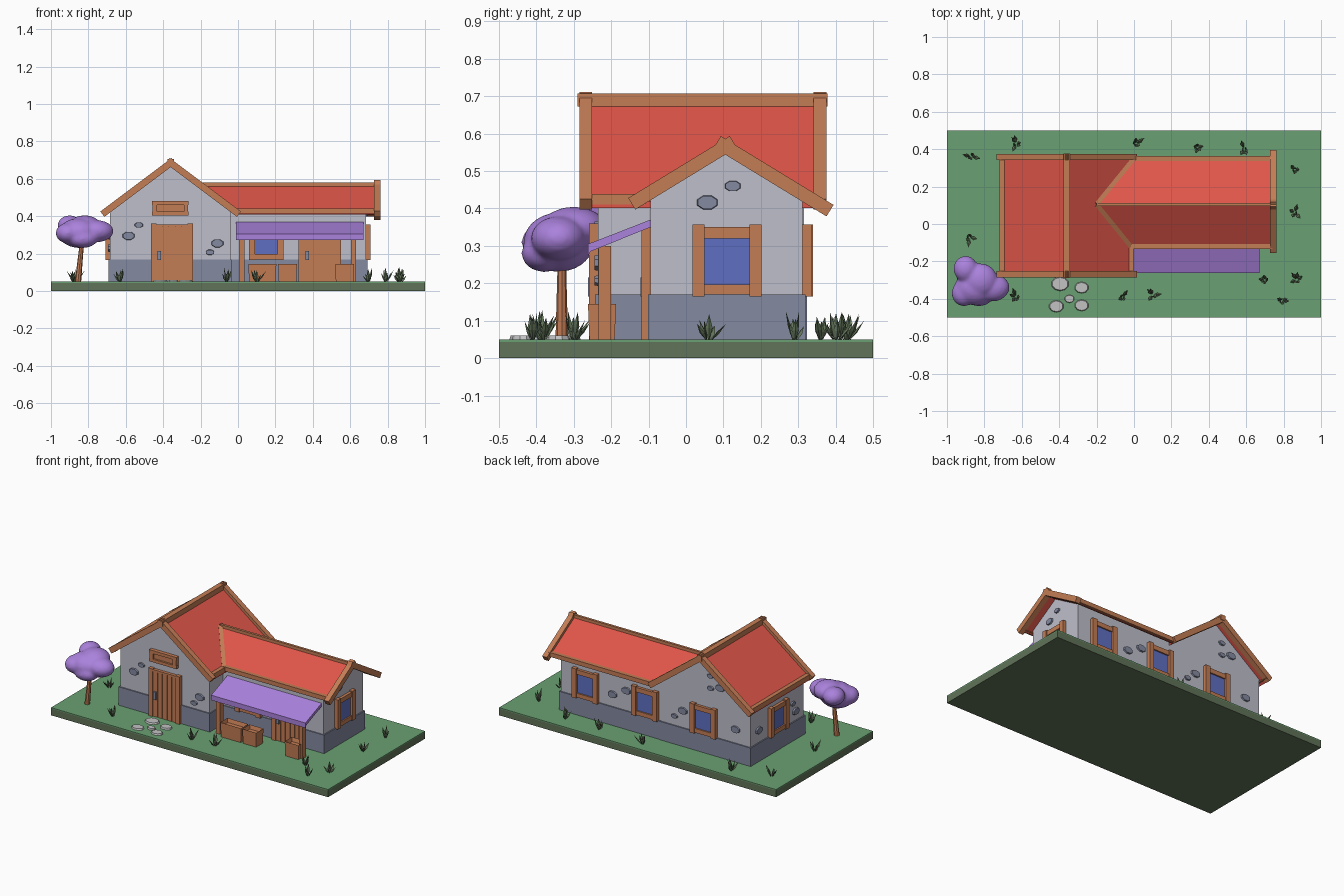
import bpy, bmesh, math, random
from mathutils import Matrix, Vector

if "Cube" in bpy.data.objects:
    bpy.data.objects.remove(bpy.data.objects["Cube"], do_unlink=True)
random.seed(4)


def material(name, hex_code):
    channels = [int(hex_code[i:i + 2], 16) / 255 for i in (0, 2, 4)]
    colour = [((c + 0.055) / 1.055) ** 2.4 for c in channels] + [1]
    mat = bpy.data.materials.new(name)
    mat.use_nodes = True
    mat.diffuse_color = colour
    mat.node_tree.nodes["Principled BSDF"].inputs["Base Color"].default_value = colour
    return mat


grass = material("grass green", "6aa072")
olive = material("olive soil and leaves", "617358")
wood = material("warm wood", "c47d55")
red = material("roof red", "e0564a")
plaster = material("pale plaster", "bfbfcb")
stone = material("slate stone", "848aa1")
glass = material("window blue", "5f70c2")
purple = material("soft purple", "ab82dd")
pebble = material("light pebble", "c2c2c4")


def finish(name, bm, mat):
    bmesh.ops.recalc_face_normals(bm, faces=bm.faces)
    mesh = bpy.data.meshes.new(name)
    bm.to_mesh(mesh)
    bm.free()
    obj = bpy.data.objects.new(name, mesh)
    bpy.context.collection.objects.link(obj)
    mesh.materials.append(mat)
    return obj


def add_box(bm, low, high, place=Matrix()):
    low, high = Vector(low), Vector(high)
    size = Matrix.Diagonal((*(high - low), 1))
    bmesh.ops.create_cube(bm, size=1, matrix=place @ Matrix.Translation((low + high) / 2) @ size)


def box(name, low, high, mat, place=Matrix()):
    bm = bmesh.new()
    add_box(bm, low, high, place)
    return finish(name, bm, mat)


def beam(name, start, end, width, height, extend=0.0):
    """Square timber between two points, lengthened at the start."""
    start, end = Vector(start), Vector(end)
    along = (end - start).normalized()
    start = start - along * extend
    side = Vector((0, 0, 1)).cross(along).normalized()
    turn = Matrix((along, side, along.cross(side))).transposed().to_4x4()
    return box(name, (0, -width / 2, -height / 2), ((end - start).length, width / 2, height / 2),
               wood, Matrix.Translation(start) @ turn)


def prism(name, points, offset, mat):
    """Polygon swept along an offset."""
    bm = bmesh.new()
    face = bm.faces.new([bm.verts.new(p) for p in points])
    swept = bmesh.ops.extrude_face_region(bm, geom=[face], use_keep_orig=True)["geom"]
    bmesh.ops.translate(bm, vec=offset, verts=[v for v in swept if isinstance(v, bmesh.types.BMVert)])
    return finish(name, bm, mat)


def on_wall(x, y, z, degrees):
    """Local frame on a wall: x along it, -y outward, z up."""
    return Matrix.Translation((x, y, z)) @ Matrix.Rotation(math.radians(degrees), 4, "Z")


# Ground
box("ground_soil", (-1, -.5, 0), (1, .5, .043), olive)
box("ground_grass", (-1, -.5, .043), (1, .5, .05), grass)

# Main hall and side wing: plaster bodies on stone footings
MAIN_X, WING_Y, MAIN_TOP, WING_TOP = -.36, .105, .685, .565
MAIN_SLOPE, WING_SLOPE = .75, .61


def main_z(x):
    return MAIN_TOP - MAIN_SLOPE * abs(x - MAIN_X)


def wing_z(y):
    return WING_TOP - WING_SLOPE * abs(y - WING_Y)


prism("main_walls", [(x, -.235, z) for x, z in (
    (-.685, .05), (-.04, .05), (-.04, main_z(-.04) - .012),
    (MAIN_X, MAIN_TOP - .012), (-.685, main_z(-.685) - .012))], (0, .55, 0), plaster)
prism("wing_walls", [(-.2, y, z) for y, z in (
    (-.095, .05), (.312, .05), (.312, wing_z(.312) - .012),
    (WING_Y, WING_TOP - .012), (-.095, wing_z(-.095) - .012))], (.885, 0, 0), plaster)
box("main_footing", (-.693, -.243, .05), (-.034, .323, .17), stone)
box("wing_footing", (-.2, -.102, .05), (.693, .32, .17), stone)

# Main roof
DOWN = (0, 0, -.018)
for label, eave in (("left", -.715), ("right", -.005)):
    prism(f"main_roof_{label}", [(x, y, main_z(x)) for x, y in (
        (MAIN_X, -.265), (eave, -.265), (eave, .355), (MAIN_X, .355))], DOWN, red)
    for end, y in (("front", -.268), ("back", .358)):
        tip = eave - .01 if label == "left" else eave + .01
        beam(f"main_rafter_{end}_{label}", (MAIN_X, y, MAIN_TOP), (tip, y, main_z(tip)), .034, .036, .02)
beam("main_ridge_beam", (MAIN_X, -.29, .69), (MAIN_X, .378, .69), .034, .034)
beam("main_left_eave_beam", (-.705, -.28, .425), (-.705, .37, .425), .026, .028)
beam("main_right_eave_beam", (-.015, -.28, .425), (-.015, -.11, .425), .026, .028)

# Wing roof, mitred into the main roof along two valleys
for label, eave, tip in (("front", -.12, -.145), ("back", .35, .385)):
    z = wing_z(eave)
    valley = MAIN_X + (MAIN_TOP - z) / MAIN_SLOPE
    peak = MAIN_X + (MAIN_TOP - WING_TOP) / MAIN_SLOPE
    prism(f"wing_roof_{label}", [(peak, WING_Y, WING_TOP), (.74, WING_Y, WING_TOP),
                                 (.74, eave, z), (valley, eave, z)], DOWN, red)
    beam(f"wing_rafter_{label}", (.745, WING_Y, WING_TOP), (.745, tip, wing_z(tip)), .034, .036, .025)
    beam(f"wing_eave_beam_{label}", (valley, eave, z), (.74, eave, z), .026, .028)
    beam(f"valley_beam_{label}", (peak, WING_Y, WING_TOP), (valley, eave, z), .024, .022)
beam("wing_ridge_beam", (-.2, WING_Y, .568), (.76, WING_Y, .568), .016, .024)


# Windows
def window(name, place):
    bm = bmesh.new()
    for side in (-1, 1):
        a, b = sorted((side * .06, side * .092))
        add_box(bm, (a, -.024, .165), (b, .01, .357), place)
    add_box(bm, (-.062, -.018, .17), (.062, .01, .197), place)
    add_box(bm, (-.062, -.018, .32), (.062, .01, .35), place)
    finish(name + "_frame", bm, wood)
    box(name + "_glass", (-.062, -.009, .195), (.062, .01, .322), glass, place)


window("right_window", on_wall(.685, .11, 0, 90))
window("left_window", on_wall(-.685, .04, 0, -90))
window("wing_front_window", on_wall(.15, -.095, 0, 0))
for label, x, y in (("wing_outer", .5, .312), ("wing_inner", .07, .312), ("main", -.355, .315)):
    window(label + "_back_window", on_wall(x, y, 0, 180))


# Plank doors
def door(name, place):
    bm = bmesh.new()
    for side in (-1, 1):
        a, b = sorted((side * .084, side * .113))
        add_box(bm, (a, -.024, .05), (b, .01, .36), place)
    add_box(bm, (-.09, -.02, .343), (.09, .01, .356), place)
    finish(name + "_frame", bm, wood)
    bm = bmesh.new()
    add_box(bm, (-.086, -.01, .05), (.086, .01, .345), place)
    step = .172 / 5
    for i in range(5):
        left = -.086 + i * step
        add_box(bm, (left + .002, -.016, .05), (left + step - .002, 0, .343), place)
    finish(name + "_planks", bm, wood)
    box(name + "_handle", (-.077, -.027, .165), (-.058, -.01, .215), stone, place)


door("main_door", on_wall(-.353, -.235, 0, 0))
door("wing_door", on_wall(.437, -.095, 0, 0))

# Blank board above the main door
board = on_wall(-.362, -.235, .443, 0)
box("door_board", (-.08, -.012, -.028), (.08, 0, .028), wood, board)
bm = bmesh.new()
for s in (-1, 1):
    for half, middle in (((.098, .01), (0, s * .028)), ((.012, .038), (s * .084, 0))):
        add_box(bm, (middle[0] - half[0], -.024, middle[1] - half[1]),
                (middle[0] + half[0], 0, middle[1] + half[1]), board)
finish("door_board_frame", bm, wood)


# Stones showing through the plaster
def wall_stones(name, degrees, spots):
    bm = bmesh.new()
    for x, y, z, w, h in spots:
        place = on_wall(x, y, z, degrees) @ Matrix.Rotation(math.pi / 2, 4, "X")
        shape = Matrix.Diagonal((w * .54, h * .54, .01, 1)) @ Matrix.Rotation(math.pi / 8, 4, "Z")
        bmesh.ops.create_cone(bm, cap_ends=True, segments=8, radius1=1, radius2=.85, depth=2,
                              matrix=place @ shape)
    finish(name, bm, stone)


big, small = (.068, .046), (.048, .03)
wall_stones("front_wall_stones", 0, [(-.585, -.235, .295, *big), (-.53, -.235, .353, *small),
                                     (-.11, -.235, .255, *big), (-.15, -.235, .207, *small)])
wall_stones("right_wall_stones", 90, [(.685, .057, .416, .06, .04), (.685, .125, .46, .045, .03)])
wall_stones("left_wall_stones", -90, [(-.685, .23, .25, *big), (-.685, -.15, .23, *big),
                                      (-.685, -.12, .29, *small)])
wall_stones("back_wall_stones", 180, [
    (.31, .312, .25, *big), (.21, .312, .3, *big), (-.2, .315, .28, *big), (-.14, .315, .23, *small),
    (-.4, .315, .56, *small), (-.47, .315, .5, *big), (-.4, .315, .48, *small), (-.58, .315, .26, *big)])

# Awning on two posts
prism("awning", [(-.01, y, z) for y, z in (
    (-.09, .372), (-.262, .305), (-.262, .272), (-.255, .285), (-.09, .352))], (.68, 0, 0), purple)
for label, x in (("left", .02), ("right", .617)):
    box(f"awning_post_{label}", (x - .014, -.234, .05), (x + .014, -.2, .3), wood)

# Open crates under the awning
for label, x, half in (("long", .13, .075), ("middle", .265, .05), ("right", .57, .05)):
    bm = bmesh.new()
    add_box(bm, (x - half, -.262, .05), (x + half, -.187, .145))
    bm.faces.ensure_lookup_table()
    top = max(bm.faces, key=lambda f: f.calc_center_median().z)
    bmesh.ops.scale(bm, vec=(.94, .9, 1), verts=[v for v in bm.verts if v.co.z < .1],
                    space=Matrix.Translation((-x, .225, 0)))
    bmesh.ops.inset_region(bm, faces=[top], thickness=.01)
    bmesh.ops.translate(bm, vec=(0, 0, -.025), verts=top.verts)
    finish(f"{label}_crate", bm, wood)

# Tree
bm = bmesh.new()
bmesh.ops.create_cone(bm, cap_ends=True, segments=8, radius1=.017, radius2=.011, depth=.22,
                      matrix=Matrix.Translation((-.845, -.332, .155)) @ Matrix.Rotation(.1, 4, "Y"))
finish("tree_trunk", bm, wood)
bm = bmesh.new()
for x, y, z, rx, ry, rz in ((-.85, -.34, .31, .11, .095, .08), (-.9, -.24, .35, .065, .07, .055),
                            (-.76, -.34, .32, .095, .075, .06), (-.91, -.37, .31, .065, .07, .055),
                            (-.82, -.3, .345, .09, .09, .06), (-.83, -.38, .28, .08, .06, .05)):
    bmesh.ops.create_icosphere(bm, subdivisions=3, radius=1, matrix=Matrix.Translation((x, y, z))
                               @ Matrix.Diagonal((rx, ry, rz, 1)))
crown = finish("tree_crown", bm, purple)
remesh = crown.modifiers.new("merge", "REMESH")
remesh.mode, remesh.voxel_size, remesh.use_smooth_shade = "VOXEL", .01, True
soften = crown.modifiers.new("soften", "SMOOTH")
soften.iterations = 4

# Stepping stones
bm = bmesh.new()
for x, y, r in ((-.395, -.32, .05), (-.28, -.34, .04), (-.345, -.4, .028), (-.415, -.44, .042), (-.28, -.435, .04)):
    bmesh.ops.create_cone(bm, cap_ends=True, segments=10, radius1=r, radius2=r * .85, depth=.014,
                          matrix=Matrix.Translation((x, y, .053)) @ Matrix.Diagonal((1, .8, 1, 1)))
finish("stepping_stones", bm, pebble)

# Grass tufts of pointed blades
bm = bmesh.new()
for x, y in ((-.87, .36), (-.63, .43), (.01, .43), (.34, .41), (.59, .4), (.86, .29), (.86, .06), (-.88, -.07),
             (-.63, -.39), (-.06, -.39), (.1, -.38), (.7, -.3), (.87, -.3), (.79, -.41)):
    for i in range(6):
        length = random.uniform(.05, .085)
        lean = Matrix.Rotation(i * 1.05 + random.random(), 4, "Z") @ Matrix.Rotation(random.uniform(.1, .75), 4, "Y")
        bmesh.ops.create_uvsphere(bm, u_segments=4, v_segments=2, radius=1,
                                  matrix=Matrix.Translation((x, y, .045)) @ lean
                                  @ Matrix.Translation((.004, 0, length / 2))
                                  @ Matrix.Diagonal((.004, .01, length / 2, 1)))
finish("grass_tufts", bm, olive)
